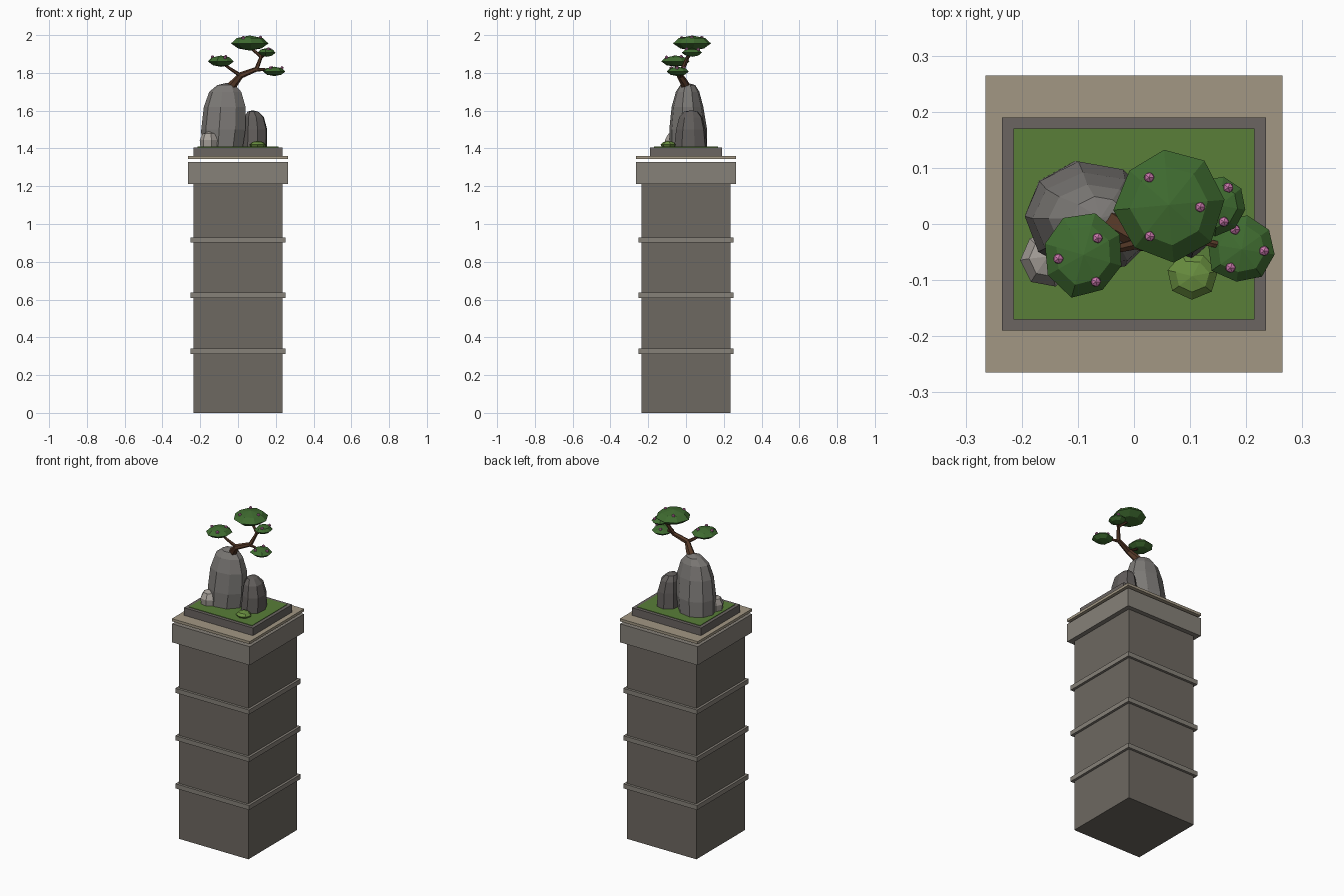
import bpy, bmesh, math, random
from mathutils import Vector

if "Cube" in bpy.data.objects:
    bpy.data.objects.remove(bpy.data.objects["Cube"])

random.seed(4)


def mat(name, r, g, b):
    m = bpy.data.materials.new(name)
    m.diffuse_color = (r, g, b, 1)
    m.use_nodes = True
    m.node_tree.nodes["Principled BSDF"].inputs["Base Color"].default_value = m.diffuse_color
    return m


STONE = mat("stone", 0.155, 0.14, 0.12)
TRIM = mat("trim", 0.24, 0.22, 0.19)
SLAB = mat("slab", 0.36, 0.31, 0.23)
TRAY = mat("tray", 0.145, 0.13, 0.12)
GRASS = mat("grass", 0.10, 0.21, 0.04)
ROCK = mat("rock", 0.20, 0.19, 0.18)
DARK_ROCK = mat("dark_rock", 0.12, 0.11, 0.105)
PALE_ROCK = mat("pale_rock", 0.38, 0.35, 0.32)
BARK = mat("bark", 0.09, 0.04, 0.02)
LEAF = mat("leaf", 0.05, 0.15, 0.03)
MOSS = mat("moss", 0.14, 0.27, 0.05)
PINK = mat("pink", 0.60, 0.19, 0.42)


def finish(name, bm, material):
    bmesh.ops.recalc_face_normals(bm, faces=bm.faces)
    me = bpy.data.meshes.new(name)
    bm.to_mesh(me)
    bm.free()
    me.materials.append(material)
    ob = bpy.data.objects.new(name, me)
    bpy.context.collection.objects.link(ob)
    return ob


def box(name, hx, hy, z0, z1, material):
    bm = bmesh.new()
    bmesh.ops.create_cube(bm, size=1)
    for v in bm.verts:
        v.co = (v.co.x * 2 * hx, v.co.y * 2 * hy, (z0 + z1) / 2 + v.co.z * (z1 - z0))
    return finish(name, bm, material)


def loft(name, rings, sides, material, jitter=0.0, turn=0.0, tip=None, bottom=None):
    """Skin elliptical rings (x, y, z, rx, ry), closing on a point or a flat cap."""
    bm = bmesh.new()
    scale = [1 + random.uniform(-jitter, jitter) for _ in range(sides)]
    loops = []
    for x, y, z, rx, ry in rings:
        loop = []
        for i in range(sides):
            a = turn + math.tau * i / sides
            loop.append(bm.verts.new((x + rx * scale[i] * math.cos(a),
                                      y + ry * scale[i] * math.sin(a), z)))
        loops.append(loop)
    for lo, hi in zip(loops, loops[1:]):
        for i in range(sides):
            j = (i + 1) % sides
            bm.faces.new((lo[i], lo[j], hi[j], hi[i]))
    for loop, point in ((loops[0], bottom), (loops[-1], tip)):
        if point:
            p = bm.verts.new(point)
            for i in range(sides):
                bm.faces.new((loop[i], loop[(i + 1) % sides], p))
        else:
            bm.faces.new(loop)
    return finish(name, bm, material)


def branch(name, points, sides=6):
    """Tapered tube through (x, y, z, radius) points."""
    bm = bmesh.new()
    pts = [Vector(p[:3]) for p in points]
    loops = []
    for i, p in enumerate(pts):
        d = (pts[min(i + 1, len(pts) - 1)] - pts[max(i - 1, 0)]).normalized()
        u = d.cross(Vector((0, 1, 0))).normalized()
        w = d.cross(u)
        loops.append([bm.verts.new(p + points[i][3] * (u * math.cos(a) + w * math.sin(a)))
                      for a in (math.tau * k / sides for k in range(sides))])
    for lo, hi in zip(loops, loops[1:]):
        for i in range(sides):
            j = (i + 1) % sides
            bm.faces.new((lo[i], lo[j], hi[j], hi[i]))
    bm.faces.new(loops[0])
    bm.faces.new(loops[-1])
    return finish(name, bm, BARK)


# Pedestal
box("column", 0.236, 0.236, 0, 1.213, STONE)
for i, z in enumerate((0.327, 0.623, 0.915)):
    box(f"column_band_{i + 1}", 0.251, 0.251, z - 0.014, z + 0.014, TRIM)
box("column_cap", 0.264, 0.264, 1.213, 1.327, TRIM)
box("top_slab", 0.265, 0.265, 1.343, 1.359, SLAB)

# Planting tray
box("tray", 0.235, 0.19, 1.359, 1.406, TRAY)
box("grass", 0.215, 0.17, 1.40, 1.409, GRASS)

# Rocks
loft("main_rock", [(-0.085, 0.015, 1.405, 0.114, 0.100), (-0.078, 0.014, 1.50, 0.122, 0.100),
                   (-0.071, 0.010, 1.62, 0.115, 0.084), (-0.068, 0.010, 1.70, 0.088, 0.062),
                   (-0.062, 0.010, 1.735, 0.050, 0.040)], 9, ROCK, 0.05, 0.35,
     tip=(-0.06, 0.01, 1.747))
loft("side_rock", [(0.088, 0.028, 1.405, 0.070, 0.088), (0.090, 0.028, 1.50, 0.068, 0.078),
                   (0.085, 0.028, 1.565, 0.055, 0.062), (0.078, 0.028, 1.595, 0.030, 0.036)],
     8, DARK_ROCK, 0.06, 0.2, tip=(0.078, 0.028, 1.602))
loft("small_rock", [(-0.154, -0.062, 1.405, 0.046, 0.046), (-0.154, -0.062, 1.445, 0.050, 0.050),
                    (-0.154, -0.060, 1.478, 0.034, 0.034)], 7, PALE_ROCK, 0.06, 0.5,
     tip=(-0.154, -0.058, 1.490))
loft("moss_clump", [(0.104, -0.093, 1.405, 0.036, 0.034), (0.104, -0.093, 1.420, 0.045, 0.043),
                    (0.104, -0.093, 1.434, 0.030, 0.029)], 7, MOSS, 0.04, 0.2,
     tip=(0.104, -0.093, 1.440))

# Tree trunk and branches
branch("trunk", [(-0.045, 0.005, 1.715, 0.027), (-0.015, -0.012, 1.752, 0.021),
                 (0.015, -0.033, 1.787, 0.017), (0.098, -0.018, 1.820, 0.013),
                 (0.122, 0.010, 1.885, 0.010), (0.065, 0.032, 1.935, 0.007)])
branch("left_branch", [(0.015, -0.033, 1.785, 0.011), (-0.035, -0.045, 1.818, 0.008),
                       (-0.09, -0.055, 1.855, 0.005)])
branch("right_branch", [(0.09, -0.020, 1.815, 0.010), (0.14, -0.035, 1.818, 0.007),
                        (0.19, -0.045, 1.808, 0.005)])
branch("upper_branch", [(0.12, 0.007, 1.88, 0.008), (0.15, 0.033, 1.905, 0.005)])

# Foliage pads, each with its blossoms: centre, radii, blossom positions
PADS = {
    "top": ((0.062, 0.034, 1.958), (0.094, 0.098, 0.040),
            [(0.027, 0.083), (0.118, 0.03), (0.028, -0.022)]),
    "left": ((-0.090, -0.055, 1.862), (0.075, 0.076, 0.030),
             [(-0.065, -0.025), (-0.135, -0.062), (-0.068, -0.103)]),
    "right": ((0.192, -0.045, 1.808), (0.062, 0.061, 0.025),
              [(0.232, -0.048), (0.172, -0.078), (0.18, -0.01)]),
    "small": ((0.152, 0.033, 1.908), (0.050, 0.053, 0.023),
              [(0.168, 0.065), (0.16, 0.004)]),
}
for key, ((x, y, z), (rx, ry, rz), flowers) in PADS.items():
    rings = [(x, y, z + h * rz, rx * s, ry * s)
             for h, s in ((-0.72, 0.62), (-0.05, 1.0), (0.65, 0.70))]
    loft(f"{key}_foliage", rings, 8, LEAF, 0.07, random.random(),
         tip=(x, y, z + rz), bottom=(x, y, z - rz))
    for n, (fx, fy) in enumerate(flowers):
        t = ((fx - x) / rx) ** 2 + ((fy - y) / ry) ** 2
        bm = bmesh.new()
        bmesh.ops.create_icosphere(bm, subdivisions=1, radius=0.010)
        fz = z + rz * math.sqrt(max(0.05, 1 - t)) * 0.92
        bmesh.ops.translate(bm, verts=bm.verts, vec=(fx, fy, min(fz, 1.99)))
        finish(f"{key}_blossom_{n + 1}", bm, PINK)
